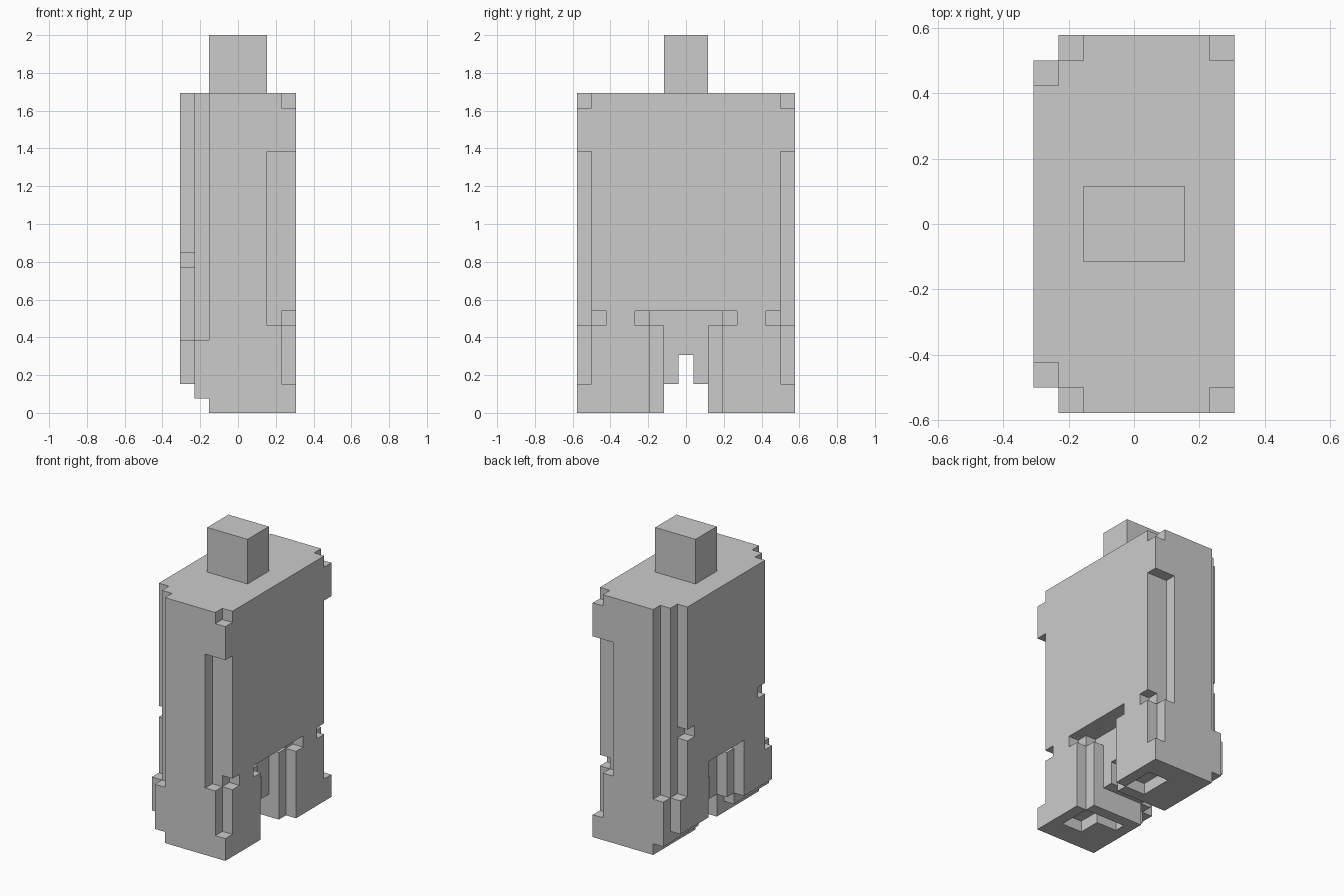
import bpy, bmesh
from mathutils import Vector

if "Cube" in bpy.data.objects:
    bpy.data.objects.remove(bpy.data.objects["Cube"])

U = 1 / 13          # block size: the figure is 26 blocks tall
solid = set()       # occupied blocks (x, y, z); y = 0 is the middle row


def box(x0, x1, a0, a1, z0, z1, cut=False, sides=(1, -1)):
    """Fill or cut a box mirrored in y; a is the row distance from the middle."""
    cells = {(x, s * a, z) for x in range(x0, x1) for a in range(a0, a1)
             for z in range(z0, z1) for s in sides}
    if cut:
        solid.difference_update(cells)
    else:
        solid.update(cells)


# Main masses: body block and head
box(-4, 4, 0, 8, 0, 22)
box(-2, 2, 0, 2, 22, 26)

CUTS = [
    # +x side: shoulder chips and side grooves
    (3, 4, 7, 8, 21, 22), (2, 4, 7, 8, 6, 18),
    (3, 4, 7, 8, 2, 6), (3, 4, 6, 7, 6, 7),
    # +x side: stepped arch between the legs
    (3, 4, 0, 3, 0, 7), (3, 4, 3, 4, 6, 7),
    (2, 3, 0, 2, 0, 7), (2, 3, 2, 3, 6, 7),
    # -x side: stepped corners with flared hem, small side nicks
    (-4, -3, 7, 8, 0, 22), (-3, -2, 7, 8, 5, 22),
    (-4, -3, 6, 7, 5, 22), (-4, -3, 5, 6, 10, 11),
    (-4, -3, 0, 8, 0, 2), (-3, -2, 0, 8, 0, 1),
    # -x side: stepped arch
    (-4, -3, 0, 3, 0, 7), (-3, -2, 0, 2, 0, 7),
    (-3, -2, 2, 3, 6, 7), (-3, -2, 2, 3, 0, 2),
    # Gap between the legs
    (-4, 4, 0, 2, 0, 2), (-4, 4, 0, 1, 0, 4),
    # Sole recesses
    (1, 3, 3, 6, 0, 1),
]
for c in CUTS:
    box(*c, cut=True)
box(-1, 1, 3, 4, 0, 1, cut=True, sides=(-1,))

AXES = [(Vector((1, 0, 0)), Vector((0, 1, 0)), Vector((0, 0, 1))),
        (Vector((0, 1, 0)), Vector((0, 0, 1)), Vector((1, 0, 0))),
        (Vector((0, 0, 1)), Vector((1, 0, 0)), Vector((0, 1, 0)))]


def build(name, z0, z1):
    """Skin the exposed block faces between two levels and merge flat areas."""
    bm = bmesh.new()
    for cell in sorted(solid):
        if not z0 <= cell[2] < z1:
            continue
        centre = Vector(cell) + Vector((0.5, 0, 0.5))
        for n, u, v in AXES:
            for s in (1, -1):
                near = tuple(int(c + s * d) for c, d in zip(cell, n))
                if near in solid:
                    continue
                mid = centre + n * s * 0.5
                ring = [(-1, -1), (1, -1), (1, 1), (-1, 1)][::s]
                bm.faces.new([bm.verts.new((mid + u * i / 2 + v * j / 2) * U)
                              for i, j in ring])
    bmesh.ops.remove_doubles(bm, verts=bm.verts, dist=1e-4)
    bmesh.ops.dissolve_limit(bm, angle_limit=0.02, verts=bm.verts, edges=bm.edges)
    mesh = bpy.data.meshes.new(name)
    bm.to_mesh(mesh)
    bm.free()
    bpy.context.collection.objects.link(bpy.data.objects.new(name, mesh))


build("legs", 0, 7)
build("torso", 7, 22)
build("head", 22, 26)
